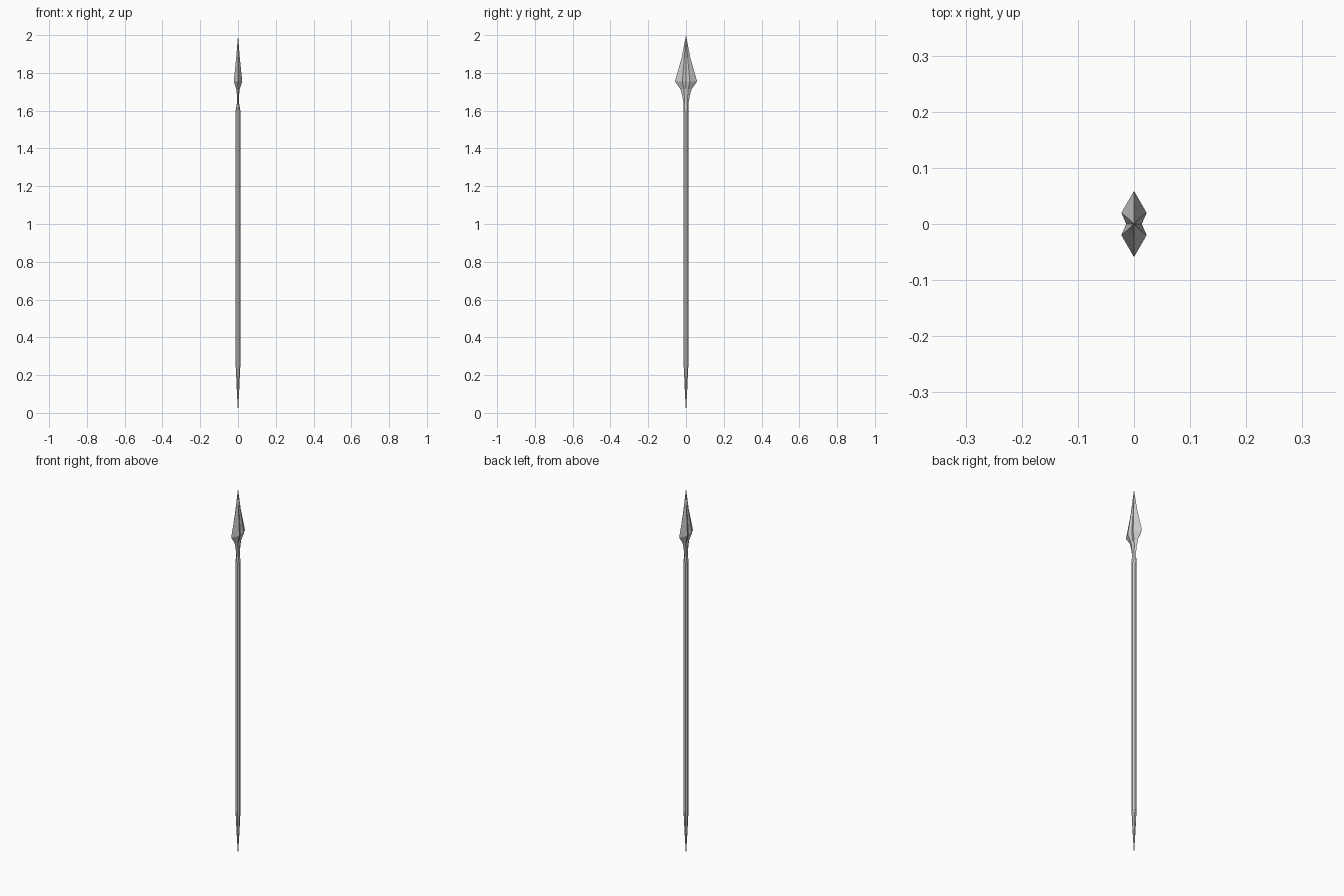
import bpy, bmesh, math

if "Cube" in bpy.data.objects:
    bpy.data.objects.remove(bpy.data.objects["Cube"])


def loft(name, rings, bottom_tip=None, top_tip=None):
    """Skin a stack of (z, outline) rings, closing ends with a tip or a cap."""
    bm = bmesh.new()
    loops = [[bm.verts.new((x, y, z)) for x, y in pts] for z, pts in rings]
    n = len(loops[0])
    for a, b in zip(loops, loops[1:]):
        for i in range(n):
            j = (i + 1) % n
            bm.faces.new((a[i], a[j], b[j], b[i]))
    for loop, tip in ((loops[0], bottom_tip), (loops[-1], top_tip)):
        if tip is None:
            bm.faces.new(loop)
        else:
            v = bm.verts.new((0, 0, tip))
            for i in range(n):
                bm.faces.new((loop[i], loop[(i + 1) % n], v))
    bmesh.ops.recalc_face_normals(bm, faces=bm.faces)
    me = bpy.data.meshes.new(name)
    bm.to_mesh(me)
    bm.free()
    ob = bpy.data.objects.new(name, me)
    bpy.context.collection.objects.link(ob)
    return ob


def circle(r, n=8):
    return [(r * math.cos(2 * math.pi * (i + .5) / n),
             r * math.sin(2 * math.pi * (i + .5) / n)) for i in range(n)]


def blade(edge, ridge_x, ridge_y, groove):
    """Two-edged outline with a pair of ridges and a central groove per side."""
    return [(groove, 0), (ridge_x, ridge_y), (0, edge), (-ridge_x, ridge_y),
            (-groove, 0), (-ridge_x, -ridge_y), (0, -edge), (ridge_x, -ridge_y)]


# Wooden shaft
loft("shaft", [(0.24, circle(0.0135)), (1.6, circle(0.0135))])

# Tapered butt spike
loft("butt_spike", [(0.13, circle(0.0075)), (0.24, circle(0.0125))], bottom_tip=0)

# Spearhead: socket, flared neck, broad shoulders, concave taper to the tip
loft("spearhead", [
    (1.60, blade(0.0130, 0.0095, 0.0090, 0.0125)),
    (1.635, blade(0.0130, 0.0065, 0.0070, 0.0060)),
    (1.68, blade(0.0200, 0.0055, 0.0090, 0.0045)),
    (1.715, blade(0.0300, 0.0090, 0.0120, 0.0065)),
    (1.755, blade(0.0590, 0.0225, 0.0200, 0.0140)),
    (1.88, blade(0.0230, 0.0095, 0.0090, 0.0060)),
], top_tip=2.0)
